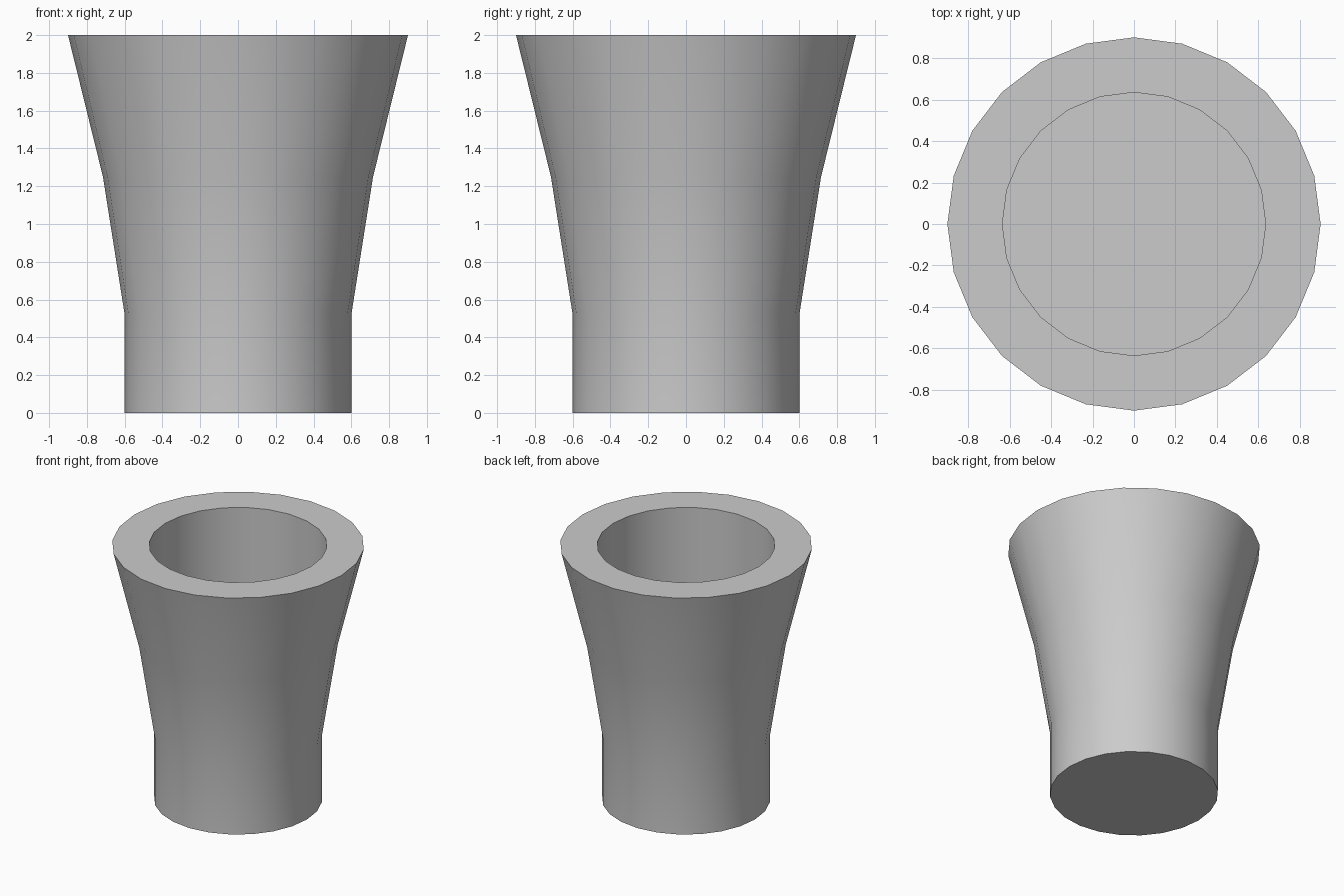
import bpy, bmesh
from math import radians, sin, cos, tau

cube = bpy.data.objects.get("Cube")
if cube:
    bpy.data.objects.remove(cube)

SIDES = 24
# Profile from base centre, up the outside, over the rim, down the inside: (radius, height)
OUTER = [(0.6, 0), (0.6, 0.52), (0.715, 1.25), (0.9, 2)]
INNER = [(0.635, 2), (0.635, 1.1)]

# Plain grey material
grey = bpy.data.materials.new("plain_grey")
grey.use_nodes = True
colour = (0.6, 0.6, 0.6, 1)
grey.diffuse_color = colour
grey.node_tree.nodes["Principled BSDF"].inputs["Base Color"].default_value = colour

# Flared vessel lathed as stacked rings
bm = bmesh.new()
rings = [[bm.verts.new((r * cos(tau * i / SIDES), r * sin(tau * i / SIDES), z))
          for i in range(SIDES)] for r, z in OUTER + INNER]
for low, high in zip(rings, rings[1:]):
    for i in range(SIDES):
        j = (i + 1) % SIDES
        bm.faces.new((low[i], low[j], high[j], high[i]))
bm.faces.new(rings[0][::-1])   # underside
bm.faces.new(rings[-1])        # hollow floor
mesh = bpy.data.meshes.new("flared_vase")
bm.to_mesh(mesh)
bm.free()
mesh.materials.append(grey)

vase = bpy.data.objects.new("flared_vase", mesh)
bpy.context.collection.objects.link(vase)
bpy.context.view_layer.objects.active = vase
vase.select_set(True)
bpy.ops.object.shade_smooth_by_angle(angle=radians(30))
